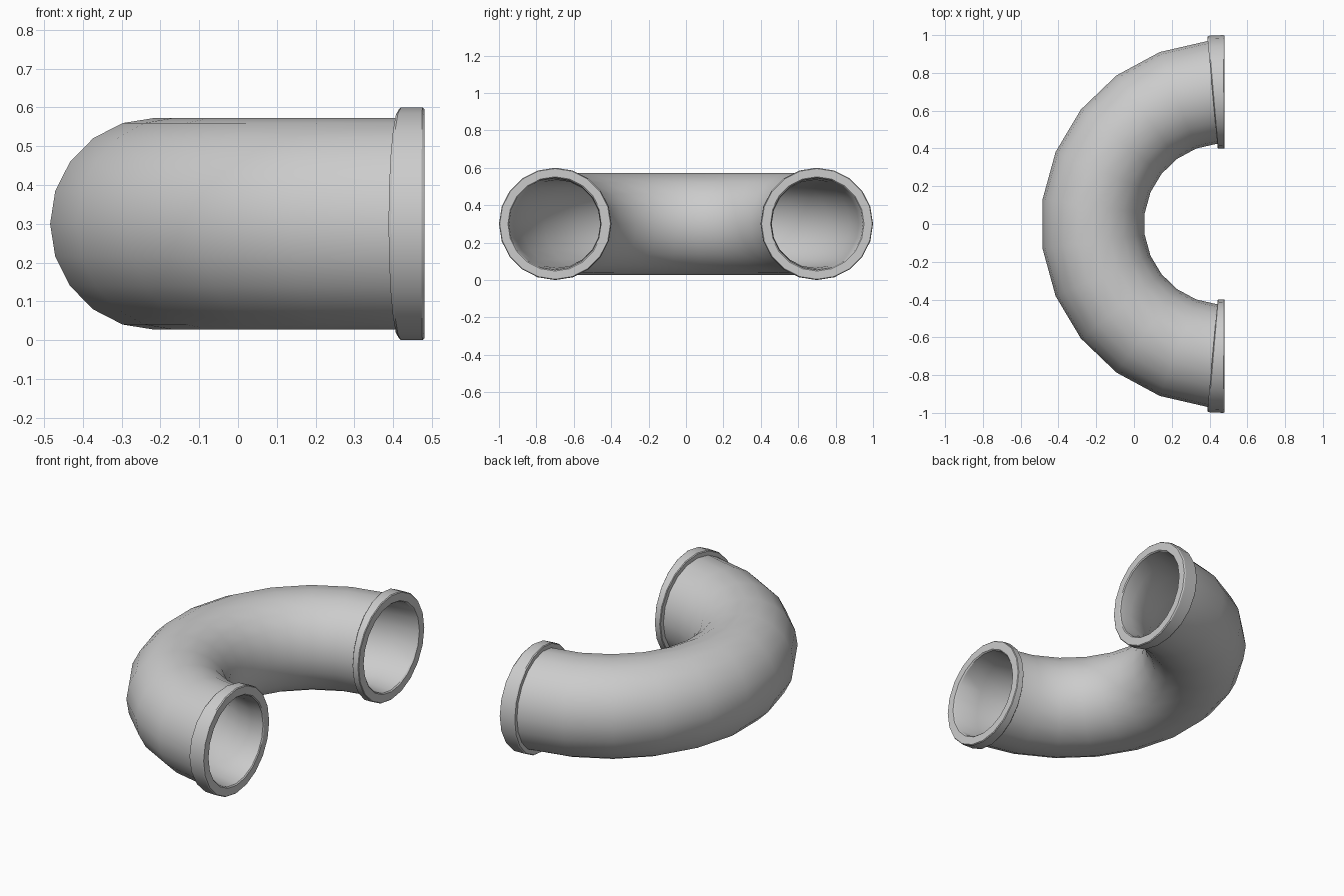
import bpy, bmesh
from math import sin, cos, pi, radians

if "Cube" in bpy.data.objects:
    bpy.data.objects.remove(bpy.data.objects["Cube"])

SIDES = 20        # sides around the pipe
BEND = 0.70       # bend radius to the pipe centre
CX, CZ = 0.48, 0.30   # bend centre
STEP = 15.4       # degrees per bend segment


def add_ring(bm, angle, radius):
    """Ring of vertices around the pipe at one bend angle."""
    t = radians(angle)
    ring = []
    for i in range(SIDES):
        p = 2 * pi * i / SIDES
        d = BEND + radius * cos(p)
        ring.append(bm.verts.new((CX - d * cos(t), d * sin(t), CZ + radius * sin(p))))
    return ring


def sweep_closed(name, stations):
    """Join all rings into one closed shell, last ring back to first."""
    bm = bmesh.new()
    rings = [add_ring(bm, a, r) for a, r in stations]
    for k, a in enumerate(rings):
        b = rings[(k + 1) % len(rings)]
        for i in range(SIDES):
            j = (i + 1) % SIDES
            bm.faces.new((a[i], a[j], b[j], b[i]))
    bmesh.ops.recalc_face_normals(bm, faces=bm.faces[:])
    mesh = bpy.data.meshes.new(name)
    bm.to_mesh(mesh)
    bm.free()
    obj = bpy.data.objects.new(name, mesh)
    bpy.context.collection.objects.link(obj)
    return obj


# Outer wall of the bend
outer = [((k - 5.5) * STEP, 0.273) for k in range(12)]
# Flange collar and mouth, outside to inside (mirrored for the other end)
flange = [(84.7, 0.296), (85.1, 0.30), (89.6, 0.30), (90, 0.296),
          (90, 0.252), (89.5, 0.246), (81, 0.236)]
# Inner wall of the bend, running back
inner = [((4.5 - k) * STEP, 0.236) for k in range(10)]
other_flange = [(-a, r) for a, r in reversed(flange)]

pipe = sweep_closed("pipe_bend", outer + flange + inner + other_flange)

# Smooth walls with sharp collar edges
bpy.context.view_layer.objects.active = pipe
pipe.select_set(True)
bpy.ops.object.shade_smooth_by_angle(angle=radians(30))
